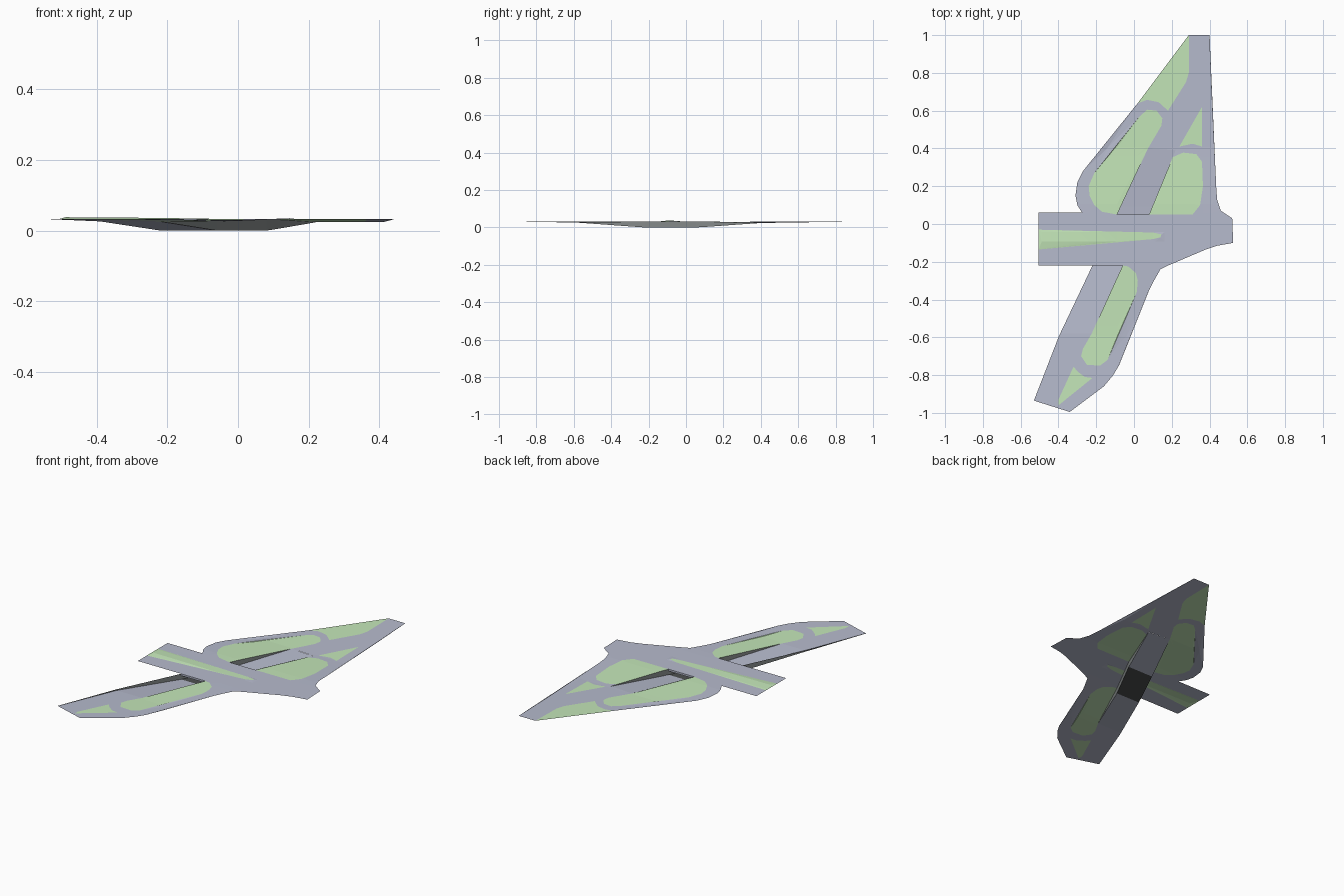
import bpy, bmesh, math
from mathutils import Vector
from mathutils.geometry import delaunay_2d_cdt

if "Cube" in bpy.data.objects:
    bpy.data.objects.remove(bpy.data.objects["Cube"])

TOP = 0.033


def material(name, rgb):
    m = bpy.data.materials.new(name)
    m.diffuse_color = (*rgb, 1)
    m.use_nodes = True
    m.node_tree.nodes["Principled BSDF"].inputs["Base Color"].default_value = m.diffuse_color
    return m


ROAD = material("road_grey", (0.47, 0.495, 0.61))
GRASS = material("grass_green", (0.55, 0.79, 0.48))
WALL = material("concrete_wall", (0.24, 0.26, 0.26))
DARK = material("tunnel_dark", (0.075, 0.08, 0.08))


def make(name, verts, faces, mats, idx=None):
    me = bpy.data.meshes.new(name)
    me.from_pydata(verts, [], faces)
    for m in mats:
        me.materials.append(m)
    if idx:
        me.polygons.foreach_set("material_index", idx)
    ob = bpy.data.objects.new(name, me)
    bpy.context.collection.objects.link(ob)
    return ob


def lerp(table, y):
    for (a, za), (b, zb) in zip(table, table[1:]):
        if y <= b:
            return za + (zb - za) * max(0, (y - a) / (b - a))
    return table[-1][1]


# height along y: surrounding ground, and sunken road
def ground_z(y):
    return lerp([(-1, TOP), (-0.58, 0.026), (-0.22, TOP), (0.1, TOP), (0.40, 0.024), (1, TOP)], y)


def floor_z(y):
    return lerp([(-1, TOP), (-0.58, 0.026), (-0.22, 0), (0.06, 0), (0.40, 0.024), (1, TOP)], y)


# plan outlines
OUTLINE = [(0.29, 1), (0.40, 1), (0.435, 0.2), (0.44, 0.13), (0.46, 0.07), (0.52, 0.03), (0.525, -0.10),
           (0.44, -0.115), (0.38, -0.135), (0.18, -0.22), (0.14, -0.24), (0.10, -0.31), (0.08, -0.35),
           (-0.08, -0.75), (-0.11, -0.80), (-0.16, -0.86), (-0.34, -0.995), (-0.53, -0.935),
           (-0.40, -0.60), (-0.22, -0.22), (-0.505, -0.22), (-0.505, 0.06), (-0.275, 0.06),
           (-0.30, 0.10), (-0.31, 0.15), (-0.30, 0.22), (-0.27, 0.28), (0.02, 0.64)]
TRENCH_N = [(-0.09, 0.05), (0.08, 0.05), (0.22, 0.39), (0.074, 0.40)]
TRENCH_S = [(-0.06, -0.22), (-0.22, -0.22), (-0.391, -0.58), (-0.224, -0.58)]
MEDIAN = [(-0.505, -0.03), (-0.505, -0.135), (0.1, -0.08), (0.14, -0.07), (0.145, -0.055), (0.1, -0.045)]
GREENS = [
    MEDIAN,
    [(-0.09, 0.05), (0.074, 0.40), (0.145, 0.52), (0.15, 0.56), (0.12, 0.60), (0.07, 0.605), (0.03, 0.57),
     (-0.21, 0.27), (-0.24, 0.2), (-0.235, 0.15), (-0.21, 0.1), (-0.17, 0.065)],
    [(0.08, 0.05), (0.31, 0.05), (0.35, 0.1), (0.365, 0.2), (0.36, 0.33), (0.33, 0.37), (0.26, 0.378),
     (0.205, 0.354)],
    [(0.29, 1), (0.02, 0.64), (0.07, 0.657), (0.13, 0.645), (0.18, 0.6), (0.275, 0.75), (0.29, 0.8)],
    [(0.36, 0.62), (0.24, 0.41), (0.31, 0.425), (0.36, 0.41)],
    [(-0.06, -0.22), (-0.224, -0.58), (-0.27, -0.66), (-0.28, -0.70), (-0.25, -0.745), (-0.18, -0.75),
     (-0.14, -0.72), (0.015, -0.36), (0.02, -0.3), (0.01, -0.26), (-0.03, -0.225)],
    [(-0.32, -0.755), (-0.4, -0.93), (-0.4, -0.96), (-0.22, -0.815), (-0.26, -0.81), (-0.3, -0.78)],
]


def inside(p, poly):
    hit = False
    for (ax, ay), (bx, by) in zip(poly, poly[1:] + poly[:1]):
        if (ay > p.y) != (by > p.y) and p.x < ax + (p.y - ay) * (bx - ax) / (by - ay):
            hit = not hit
    return hit


# ground sheet, triangulated with roads, greens and trench openings cut in
pts, edges = [], []
for p in [OUTLINE, TRENCH_N, TRENCH_S] + GREENS:
    s, n = len(pts), len(p)
    edges += [(s + k, s + (k + 1) % n) for k in range(n)]
    pts += [Vector(c) for c in p]
for i in range(-10, 11):
    for j in range(-19, 20):
        pts.append(Vector((i * 0.05 + 0.012, j * 0.05 + 0.007)))
vs, _, fs, _, _, _ = delaunay_2d_cdt(pts, edges, [], 0, 1e-4)


def median_bump(x, y):
    t = (x + 0.505) / 0.65
    mid, half = -0.082 + 0.02 * t, 0.053 - 0.043 * t
    return 0.006 * max(0, 1 - abs(y - mid) / half) if 0 <= t <= 1 else 0


faces, idx = [], []
for f in fs:
    c = sum((vs[i] for i in f), Vector((0, 0))) / len(f)
    if inside(c, OUTLINE) and not inside(c, TRENCH_N) and not inside(c, TRENCH_S):
        faces.append(f)
        idx.append(1 if any(inside(c, g) for g in GREENS) else 0)
ground = make("ground_sheet", [(v.x, v.y, ground_z(v.y) + median_bump(v.x, v.y)) for v in vs], faces,
              [ROAD, GRASS], idx)
bm = bmesh.new()
bm.from_mesh(ground.data)
bmesh.ops.delete(bm, geom=[v for v in bm.verts if not v.link_faces], context='VERTS')
bm.normal_update()
for f in bm.faces:
    if f.normal.z < 0:
        f.normal_flip()
bm.to_mesh(ground.data)
bm.free()


# sunken road: left and right edge points, from south to north
def strip_between(a, b, n=8):
    return [(a[0] + (b[0] - a[0]) * k / n, a[1] + (b[1] - a[1]) * k / n) for k in range(n + 1)]


def floor_strip(name, left, right, mat):
    n = len(left)
    verts = [(x, y, floor_z(y)) for x, y in left + right]
    make(name, verts, [(i, n + i, n + i + 1, i + 1) for i in range(n - 1)], [mat])


def wall(name, path, top):
    n = len(path)
    verts = [(x, y, floor_z(y)) for x, y in path] + [(x, y, top(y)) for x, y in path]
    make(name, verts, [(i, i + 1, n + i + 1, n + i) for i in range(n - 1)], [WALL])


sections = [
    ("south_ramp", strip_between(TRENCH_S[2], TRENCH_S[1]), strip_between(TRENCH_S[3], TRENCH_S[0]), ROAD),
    ("tunnel_floor", strip_between(TRENCH_S[1], TRENCH_N[0], 2), strip_between(TRENCH_S[0], TRENCH_N[1], 2), DARK),
    ("north_ramp", strip_between(TRENCH_N[0], TRENCH_N[3]), strip_between(TRENCH_N[1], TRENCH_N[2]), ROAD),
]
for name, left, right, mat in sections:
    floor_strip(name, left, right, mat)
    wall(name + "_right_wall", right, ground_z)
    wall(name + "_left_wall", left, (lambda y: TOP) if name == "south_ramp" else ground_z)

# outer wall tapering out along the southern arm
wall("south_outer_wall", strip_between((-0.53, -0.935), (-0.391, -0.58), 4), lambda y: TOP)

# bridge fascia at both tunnel mouths
for name, a, b in (("south_fascia", TRENCH_S[1], TRENCH_S[0]), ("north_fascia", TRENCH_N[1], TRENCH_N[0])):
    make(name, [(*a, 0.022), (*b, 0.022), (*b, TOP), (*a, TOP)], [(0, 1, 2, 3)], [ROAD])
